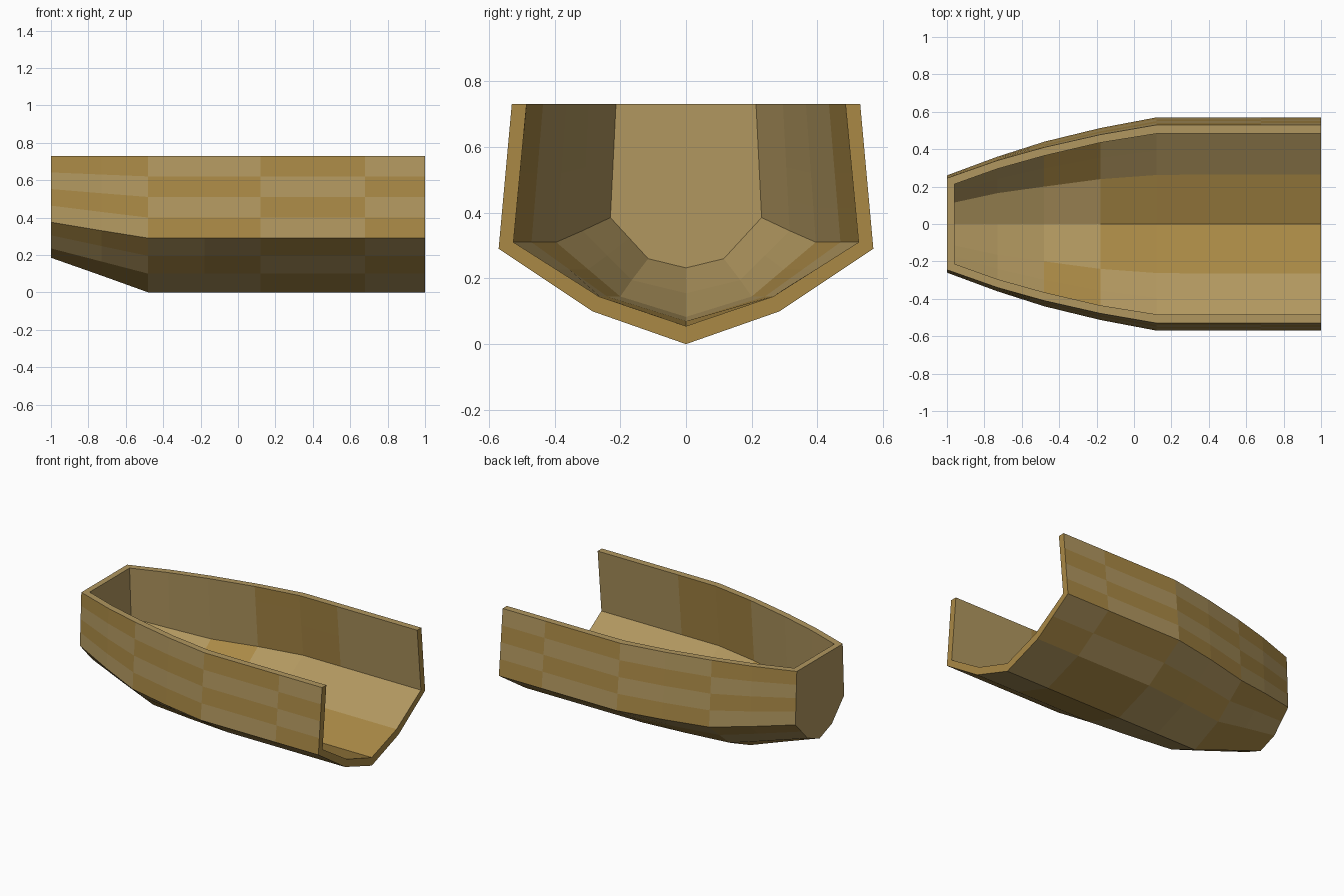
import bpy, bmesh

if "Cube" in bpy.data.objects:
    bpy.data.objects.remove(bpy.data.objects["Cube"])

TOP = 0.73
# Stations: x, knuckle y, knuckle z, chine y, chine z, keel z, rim y
OUTER = [
    (-1.00, 0.26, 0.375, 0.13, 0.235, 0.185, 0.245),
    (-0.73, 0.36, 0.33, 0.18, 0.165, 0.09, 0.34),
    (-0.48, 0.44, 0.29, 0.22, 0.10, 0.0, 0.41),
    (-0.18, 0.513, 0.29, 0.257, 0.10, 0.0, 0.478),
    (0.12, 0.57, 0.29, 0.285, 0.10, 0.0, 0.53),
    (0.68, 0.57, 0.29, 0.285, 0.10, 0.0, 0.53),
    (1.00, 0.57, 0.29, 0.285, 0.10, 0.0, 0.53),
]
INNER = [
    (-0.96, 0.23, 0.385, 0.115, 0.26, 0.232, 0.213),
    (-0.73, 0.315, 0.345, 0.165, 0.195, 0.155, 0.295),
    (-0.48, 0.395, 0.31, 0.20, 0.145, 0.083, 0.365),
    (-0.18, 0.47, 0.31, 0.24, 0.145, 0.07, 0.435),
    (0.12, 0.525, 0.31, 0.262, 0.145, 0.055, 0.483),
    (0.40, 0.525, 0.31, 0.265, 0.145, 0.055, 0.485),
    (1.00, 0.525, 0.31, 0.265, 0.145, 0.055, 0.485),
]


def section(station):
    """Full cross-section, rim to rim, divided into plank rows."""
    x, ky, kz, cy, cz, z0, ry = station
    corners = [(0, z0), (cy, cz), (ky, kz), (ry, TOP)]
    half = [corners[0]]
    for (a, b), n in zip(zip(corners, corners[1:]), (1, 2, 4)):
        for i in range(1, n + 1):
            t = i / n
            half.append((a[0] + (b[0] - a[0]) * t, a[1] + (b[1] - a[1]) * t))
    return [(x, -y, z) for y, z in half[:0:-1]] + [(x, y, z) for y, z in half]


def material(name, color):
    m = bpy.data.materials.new(name)
    m.diffuse_color = color
    m.use_nodes = True
    m.node_tree.nodes["Principled BSDF"].inputs["Base Color"].default_value = m.diffuse_color
    return m


bm = bmesh.new()


def loft(stations, tone):
    rings = [[bm.verts.new(p) for p in section(s)] for s in stations]
    for i, (a, b) in enumerate(zip(rings, rings[1:])):
        for j in range(len(a) - 1):
            row = j - 7 if j >= 7 else 6 - j
            f = bm.faces.new((a[j], a[j + 1], b[j + 1], b[j]))
            f.material_index = tone(i, row)
    return rings


# Outer planking in a two-tone checker
COLUMN = (0, 0, 1, 1, 2, 3)
outer = loft(OUTER, lambda i, r: (COLUMN[i] + r + 1) % 2)


# Inner lining: floor bands and alternating wall panels
def lining(i, row):
    if row == 0:
        return 0 if i < 3 else 1
    if row < 3:
        return 1 if i == 2 else 0
    return 1 if i in (3, 4) else 0


inner = loft(INNER, lining)

# Closed end wall, outside and inside
bm.faces.new(outer[0])
bm.faces.new(inner[0])

# Thickness at the open end
for j in range(len(outer[-1]) - 1):
    f = bm.faces.new((outer[-1][j], outer[-1][j + 1], inner[-1][j + 1], inner[-1][j]))
    f.material_index = 1

# Rim along both sides and across the closed end
for k in (0, -1):
    for i in range(len(outer) - 1):
        bm.faces.new((outer[i][k], outer[i + 1][k], inner[i + 1][k], inner[i][k]))
bm.faces.new((outer[0][0], outer[0][-1], inner[0][-1], inner[0][0]))

bmesh.ops.recalc_face_normals(bm, faces=bm.faces)
mesh = bpy.data.meshes.new("hull")
bm.to_mesh(mesh)
bm.free()
mesh.materials.append(material("pale_wood", (0.44, 0.31, 0.115, 1)))
mesh.materials.append(material("golden_wood", (0.40, 0.25, 0.06, 1)))
hull = bpy.data.objects.new("hull", mesh)
bpy.context.collection.objects.link(hull)
